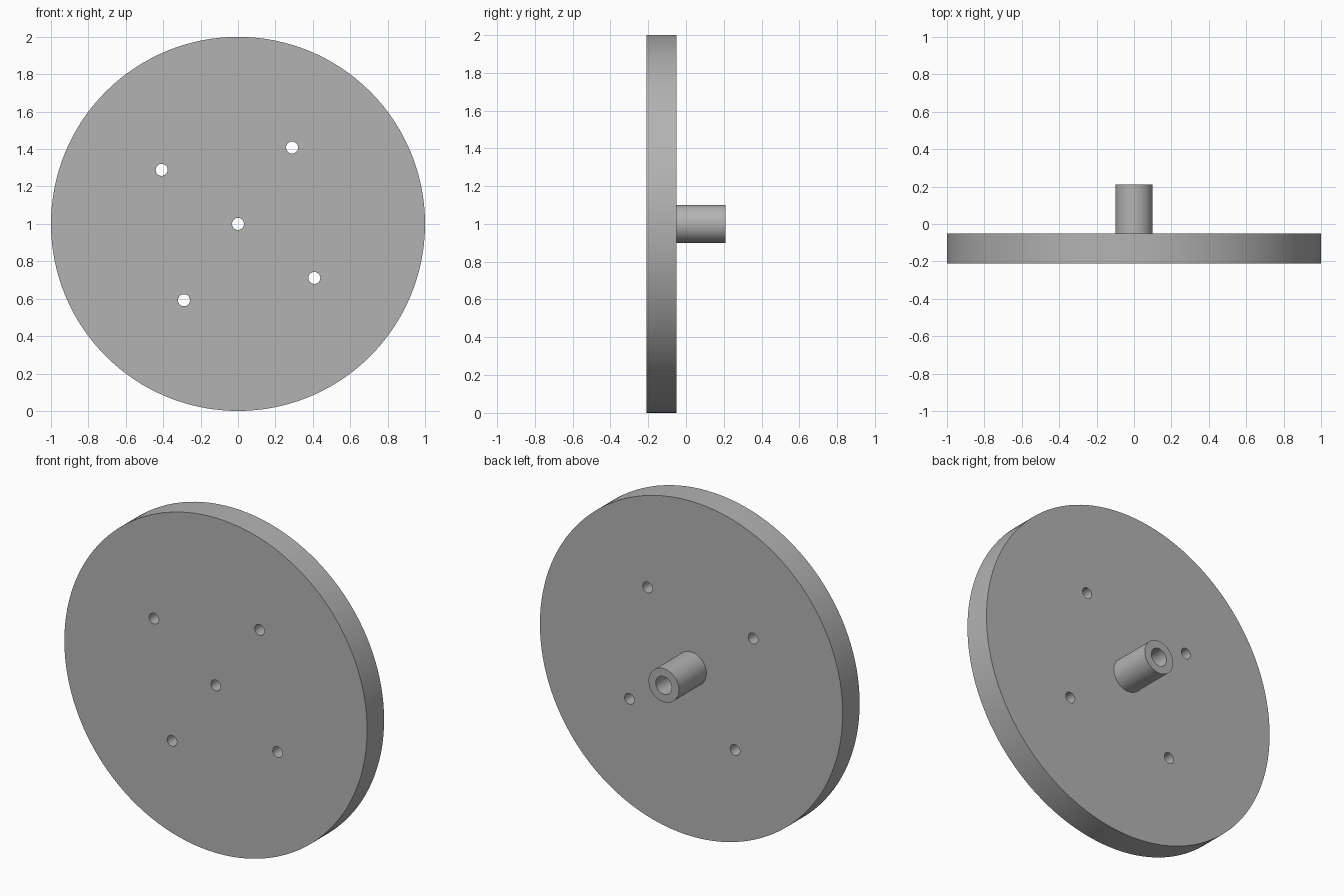
import bpy, math
from mathutils import Vector

old = bpy.data.objects.get("Cube")
if old:
    bpy.data.objects.remove(old, do_unlink=True)

grey = bpy.data.materials.new("plain_grey")
grey.use_nodes = True
GREY = (0.45, 0.45, 0.45, 1)
grey.diffuse_color = GREY
grey.node_tree.nodes["Principled BSDF"].inputs["Base Color"].default_value = GREY

CENTRE_Z = 1.0
FRONT, DISC_BACK, HUB_BACK = -0.21, -0.05, 0.21


def rod(name, radius, y0, y1, x=0, z=CENTRE_Z, sides=64):
    """Cylinder lying along y."""
    bpy.ops.mesh.primitive_cylinder_add(
        vertices=sides, radius=radius, depth=y1 - y0,
        location=(x, (y0 + y1) / 2, z), rotation=(math.pi / 2, 0, 0))
    ob = bpy.context.object
    ob.name = name
    ob.data.materials.append(grey)
    return ob


def drill(ob, cutters):
    """Cut each rod out of the part, then smooth the round walls."""
    bpy.ops.object.select_all(action='DESELECT')
    bpy.context.view_layer.objects.active = ob
    ob.select_set(True)
    for cutter in cutters:
        mod = ob.modifiers.new("hole", 'BOOLEAN')
        mod.operation = 'DIFFERENCE'
        mod.solver = 'EXACT'
        mod.object = cutter
        bpy.ops.object.modifier_apply(modifier=mod.name)
    for cutter in cutters:
        bpy.data.objects.remove(cutter, do_unlink=True)
    bpy.ops.object.shade_smooth_by_angle(angle=math.radians(30))


# Disc with a centre hole and four bolt holes on a circle
disc = rod("disc", 1.0, FRONT, DISC_BACK, sides=128)
holes = [rod("centre_hole", 0.032, -0.4, 0.2, sides=32)]
for i in range(4):
    a = math.radians(54.7 + 90 * i)
    holes.append(rod("bolt_hole", 0.032, -0.4, 0.2, 0.5 * math.cos(a),
                     CENTRE_Z + 0.5 * math.sin(a), 32))
drill(disc, holes)

# Hollow hub on the back
hub = rod("hub", 0.1, DISC_BACK - 0.005, HUB_BACK)
drill(hub, [rod("hub_bore", 0.053, -0.2, 0.4, sides=48)])
